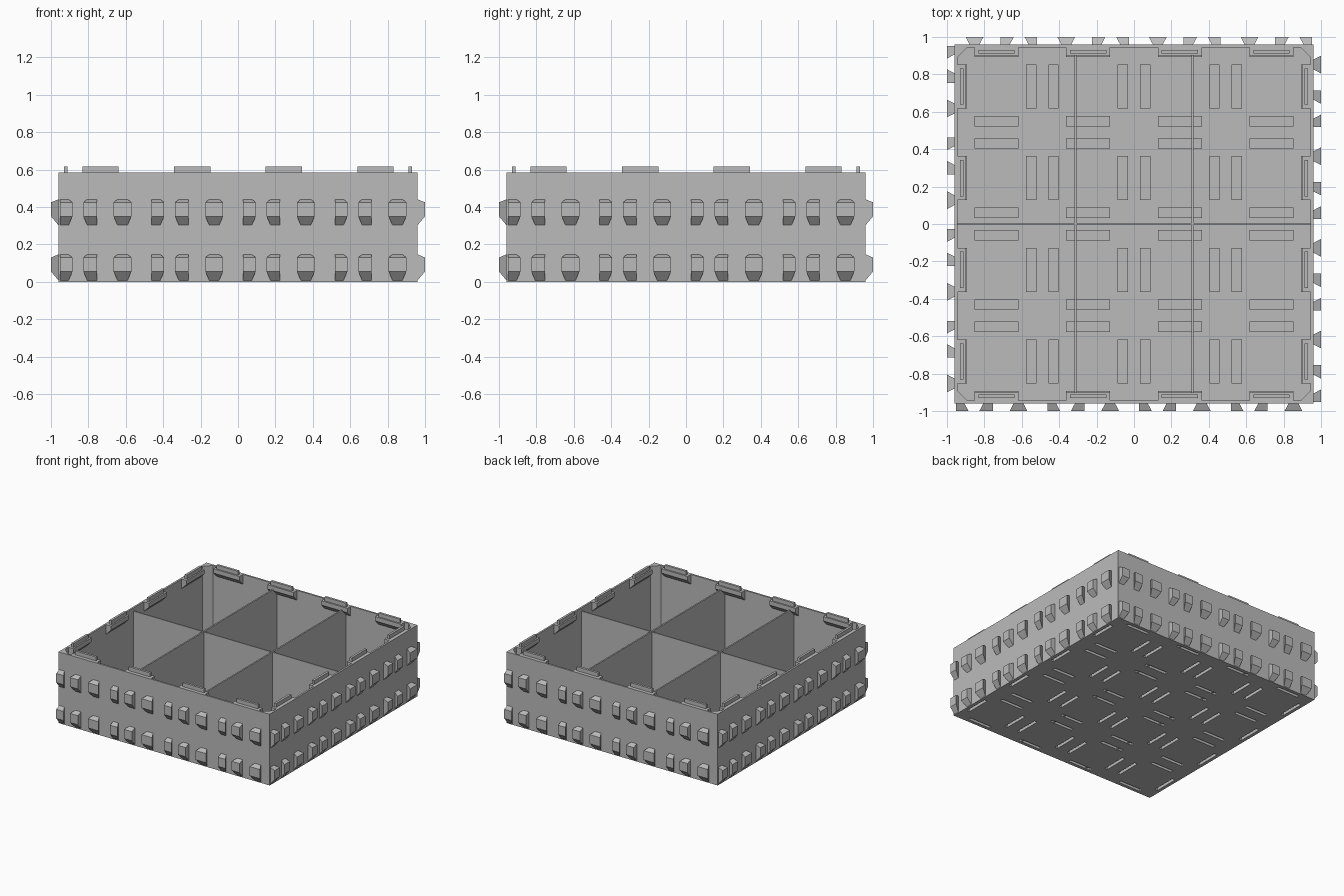
import bpy, bmesh
from mathutils import Matrix, Vector
from math import pi

cube = bpy.data.objects.get("Cube")
if cube:
    bpy.data.objects.remove(cube, do_unlink=True)

OUT, INN, TOP, FLOOR = 0.96, 0.945, 0.585, 0.012
PITCH = 0.49
CELLS = [(i - 1.5) * PITCH for i in range(4)]

grey = bpy.data.materials.new("plain_grey")
grey.use_nodes = True
grey.diffuse_color = (0.5, 0.5, 0.5, 1)
grey.node_tree.nodes["Principled BSDF"].inputs["Base Color"].default_value = (0.5, 0.5, 0.5, 1)


def finish(bm, name):
    bmesh.ops.recalc_face_normals(bm, faces=bm.faces)
    mesh = bpy.data.meshes.new(name)
    bm.to_mesh(mesh)
    bm.free()
    mesh.materials.append(grey)
    obj = bpy.data.objects.new(name, mesh)
    bpy.context.collection.objects.link(obj)
    return obj


def loft(bm, rings):
    """Join rings of points with quads and cap both ends."""
    loops = [[bm.verts.new(p) for p in ring] for ring in rings]
    n = len(loops[0])
    for a, b in zip(loops, loops[1:]):
        for i in range(n):
            j = (i + 1) % n
            bm.faces.new((a[i], a[j], b[j], b[i]))
    bm.faces.new(loops[0][::-1])
    bm.faces.new(loops[-1])


def rect(x0, x1, y0, y1, z):
    return [(x0, y0, z), (x1, y0, z), (x1, y1, z), (x0, y1, z)]


def box(bm, x0, x1, y0, y1, z0, z1):
    loft(bm, [rect(x0, x1, y0, y1, z0), rect(x0, x1, y0, y1, z1)])


def four_sides(bm):
    """Repeat front-side geometry around the other three sides."""
    geom = bm.verts[:] + bm.edges[:] + bm.faces[:]
    for k in (1, 2, 3):
        new = bmesh.ops.duplicate(bm, geom=geom)["geom"]
        verts = [v for v in new if isinstance(v, bmesh.types.BMVert)]
        bmesh.ops.rotate(bm, verts=verts, cent=(0, 0, 0), matrix=Matrix.Rotation(k * pi / 2, 3, 'Z'))


def cut(obj, cutter):
    mod = obj.modifiers.new("slots", 'BOOLEAN')
    mod.operation = 'DIFFERENCE'
    mod.solver = 'EXACT'
    mod.object = cutter
    bpy.context.view_layer.objects.active = obj
    bpy.ops.object.modifier_apply(modifier=mod.name)


def slot_grid(bm, length, width, z0, z1):
    """One rectangle beside each of the four edges of every cell."""
    hl, hw, off = length / 2, width / 2, PITCH / 2 - 0.06
    for cx in CELLS:
        for cy in CELLS:
            for s in (-off, off):
                box(bm, cx - hl, cx + hl, cy + s - hw, cy + s + hw, z0, z1)
                box(bm, cx + s - hw, cx + s + hw, cy - hl, cy + hl, z0, z1)


# Tray shell with thin walls and floor
bm = bmesh.new()
loft(bm, [rect(-h, h, -h, h, z) for h, z in ((OUT, 0), (OUT, TOP), (INN, TOP), (INN, FLOOR))])
shell = finish(bm, "tray_shell")

# Raised covers over the underside slots
bm = bmesh.new()
slot_grid(bm, 0.235, 0.055, FLOOR / 2, 0.045)
covers = finish(bm, "slot_covers")

# Slots in the underside that receive the tabs of another tray
bm = bmesh.new()
slot_grid(bm, 0.205, 0.026, -0.02, 0.035)
cutter = finish(bm, "slot_cutter")
cutter.hide_render = True
cut(shell, cutter)
cut(covers, cutter)
bpy.data.objects.remove(cutter, do_unlink=True)

# Corner posts
bm = bmesh.new()
c, leg = INN + 0.005, 0.065
loft(bm, [[(-c, -c, z), (leg - c, -c, z), (-c, leg - c, z)] for z in (FLOOR / 2, TOP)])
four_sides(bm)
finish(bm, "corner_posts")

# Dividers making six compartments
bm = bmesh.new()
for x in (-0.313, 0.313):
    box(bm, x - 0.006, x + 0.006, -0.95, 0.95, FLOOR / 2, 0.56)
finish(bm, "long_dividers")
bm = bmesh.new()
box(bm, -0.95, 0.95, -0.005, 0.005, FLOOR / 2, 0.558)
finish(bm, "cross_divider")

# Ledges under the rim, sloped below, and the stacking tabs on them
bm = bmesh.new()
for x in CELLS:
    loft(bm, [[(px, -0.95, 0.5), (px, -0.9, 0.55), (px, -0.9, TOP), (px, -0.95, TOP)]
              for px in (x - 0.118, x + 0.118)])
four_sides(bm)
finish(bm, "rim_ledges")
bm = bmesh.new()
for x in CELLS:
    box(bm, x - 0.097, x + 0.097, -0.931, -0.912, TOP - 0.01, 0.617)
four_sides(bm)
finish(bm, "stacking_tabs")

# Dovetail lugs: left, right, and the inset of each side at the wall
LUGS = [(-0.217, -0.15, 0, 0.022), (-0.092, -0.02, 0.022, 0), (0.07, 0.165, 0.022, 0.022)]
bm = bmesh.new()
for z in (0, 0.295):
    for x in CELLS:
        for l, r, il, ir in LUGS:
            l, r = max(x + l, -0.955), x + r
            wall = [(l + il, z + 0.005), (r - ir, z + 0.005), (r - ir, z + 0.147), (l + il, z + 0.147)]
            outer = [(l, z + 0.055), (r, z + 0.055), (r, z + 0.13), (l, z + 0.13)]
            loft(bm, [[(px, y, pz) for px, pz in ring] for y, ring in ((-0.958, wall), (-1, outer))])
four_sides(bm)
finish(bm, "joining_lugs")
